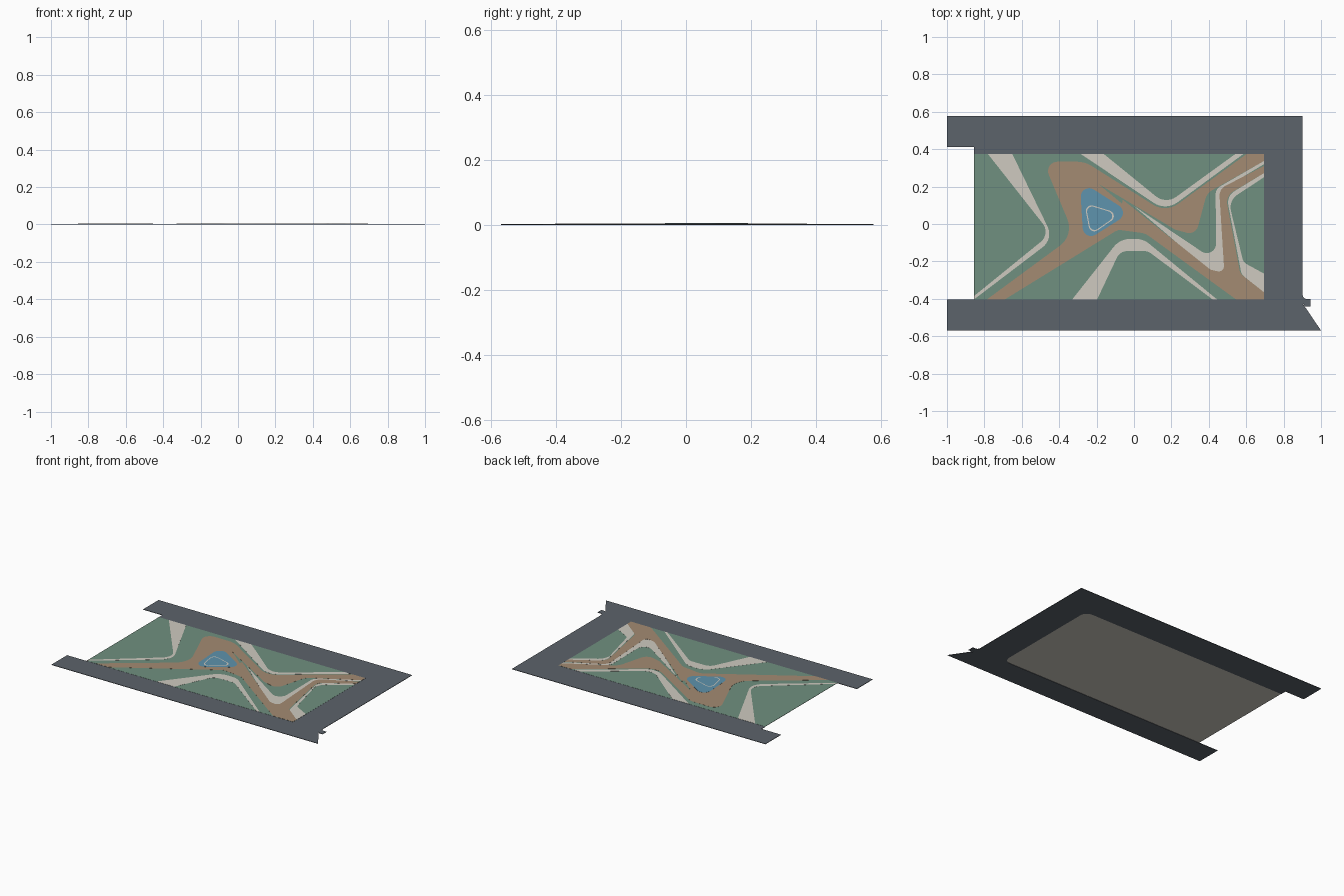
import bpy, bmesh, math
from mathutils import Vector

if "Cube" in bpy.data.objects:
    bpy.data.objects.remove(bpy.data.objects["Cube"])


def material(name, rgb):
    m = bpy.data.materials.new(name)
    m.diffuse_color = (*rgb, 1)
    m.use_nodes = True
    m.node_tree.nodes["Principled BSDF"].inputs["Base Color"].default_value = m.diffuse_color
    return m


ASPHALT = material("asphalt", (0.107, 0.125, 0.147))
GRASS = material("grass", (0.16, 0.28, 0.215))
EARTH = material("earth", (0.366, 0.258, 0.168))
PAVING = material("paving", (0.623, 0.591, 0.527))
WATER = material("water", (0.112, 0.292, 0.418))


def rounded(points, steps=8):
    """Outline with each (x, y, radius) corner cut back and curved."""
    out, n = [], len(points)
    for i, p in enumerate(points):
        c = Vector(p[:2])
        if len(p) < 3:
            out.append(c)
            continue
        a = Vector(points[i - 1][:2]) - c
        b = Vector(points[(i + 1) % n][:2]) - c
        half = a.angle(b) / 2
        d = min(p[2] / math.tan(half), a.length * 0.48, b.length * 0.48)
        s, e = c + a.normalized() * d, c + b.normalized() * d
        r = d * math.tan(half)
        mid = c + (a.normalized() + b.normalized()).normalized() * (r / math.sin(half))
        v0, v1 = s - mid, e - mid
        turn = v0.angle_signed(v1)
        for k in range(steps + 1):
            t = -turn * k / steps
            out.append(mid + Vector((v0.x * math.cos(t) - v0.y * math.sin(t),
                                     v0.x * math.sin(t) + v0.y * math.cos(t))))
    return out


def finish(name, bm, mat):
    bmesh.ops.recalc_face_normals(bm, faces=bm.faces)
    me = bpy.data.meshes.new(name)
    bm.to_mesh(me)
    bm.free()
    me.materials.append(mat)
    ob = bpy.data.objects.new(name, me)
    bpy.context.collection.objects.link(ob)
    return ob


def slab(name, points, z0, z1, mat):
    """Thin flat sheet with a rounded outline."""
    bm = bmesh.new()
    f = bm.faces.new([bm.verts.new((p.x, p.y, z0)) for p in rounded(points)])
    ext = bmesh.ops.extrude_face_region(bm, geom=[f], use_keep_orig=True)
    for v in ext["geom"]:
        if isinstance(v, bmesh.types.BMVert):
            v.co.z = z1
    bmesh.ops.triangulate(bm, faces=[f for f in bm.faces if len(f.verts) > 4])
    return finish(name, bm, mat)


L, R, B, T = -0.855, 0.695, -0.403, 0.373   # park rectangle

# Surrounding road, open on the left, with the corner spur
slab("road", [(-1, 0.577), (0.902, 0.577), (0.902, -0.40, 0.03), (0.943, -0.40),
              (0.943, -0.44), (0.915, -0.44), (0.902, -0.425), (1.0, -0.57),
              (-1, -0.57), (-1, B), (L, B), (R, B, 0.05), (R, T, 0.05),
              (L, T), (L, 0.412), (-1, 0.412)], 0, 0.003, ASPHALT)

# Park base and lawn
rect = [(L, B), (R, B), (R, T), (L, T)]
slab("park_base", rect, 0.002, 0.0034, PAVING)
slab("lawn", rect, 0.0034, 0.0038, GRASS)

# Pale footpaths
PATHS = {
    "path_left": [(-0.78, T), (-0.65, T), (-0.43, -0.08, 0.09), (L, B),
                  (L, -0.385), (-0.445, -0.052, 0.07)],
    "path_top": [(-0.283, T), (-0.16, T), (0.17, 0.105, 0.09), (0.54, T),
                 (0.583, T), (0.17, 0.07, 0.11)],
    "path_bottom": [(-0.33, B), (-0.075, -0.08, 0.11), (0.05, -0.08, 0.11),
                    (0.444, B), (0.42, B), (0.075, -0.145, 0.06),
                    (-0.075, -0.145, 0.06), (-0.197, B)],
    "path_middle": [(0.0, 0.096), (0.44, -0.2, 0.05), (0.436, 0.187, 0.05),
                    (R, 0.337), (R, 0.32), (0.462, 0.18, 0.05),
                    (0.487, -0.27, 0.04), (0.41, -0.255, 0.03)],
    "path_right": [(R, 0.272), (0.495, 0.15, 0.07), (0.575, -0.27, 0.05),
                   (R, -0.365), (R, -0.265), (0.585, -0.205, 0.05),
                   (0.505, 0.125, 0.08), (R, 0.25)],
}
for name, pts in PATHS.items():
    slab(name, pts, 0.0038, 0.0042, PAVING)

# Brown plazas
slab("plaza_upper", [(-0.485, 0.333, 0.05), (-0.262, 0.333, 0.15), (0.17, 0.06, 0.12),
                     (0.6, T), (R, T), (R, 0.337), (0.39, 0.165, 0.08),
                     (0.33, -0.06, 0.05), (0.22, -0.03, 0.04), (-0.19, 0.214),
                     (-0.03, 0.08), (0.03, -0.021), (-0.085, -0.03, 0.12),
                     (-0.69, B), (-0.786, B), (-0.32, -0.06, 0.12)],
     0.0042, 0.0046, EARTH)
slab("plaza_lower", [(-0.06, 0.13), (0.41, -0.245, 0.03), (0.483, -0.26, 0.04),
                     (0.455, 0.187, 0.06), (R, 0.31), (R, 0.272),
                     (0.49, 0.15, 0.07), (0.568, -0.265, 0.05), (R, -0.365),
                     (R, B), (0.545, B), (0.06, -0.05, 0.1), (-0.09, -0.03)],
     0.0043, 0.0047, EARTH)

# Pond and its thin inner outline
slab("pond", [(-0.29, 0.232, 0.045), (-0.02, 0.06, 0.045), (-0.27, -0.098, 0.045)],
     0.0047, 0.0051, WATER)
ring = rounded([(-0.266, 0.113, 0.03), (-0.07, 0.053, 0.03), (-0.233, -0.06, 0.03)])
mid = sum(ring, Vector((0, 0))) / len(ring)
bm = bmesh.new()
outer, inner = [[bm.verts.new((*(mid + (p - mid) * s), 0.0054)) for p in ring]
                for s in (1.0, 0.9)]
for i in range(len(ring)):
    j = (i + 1) % len(ring)
    bm.faces.new((outer[i], outer[j], inner[j], inner[i]))
finish("pond_outline", bm, PAVING)
